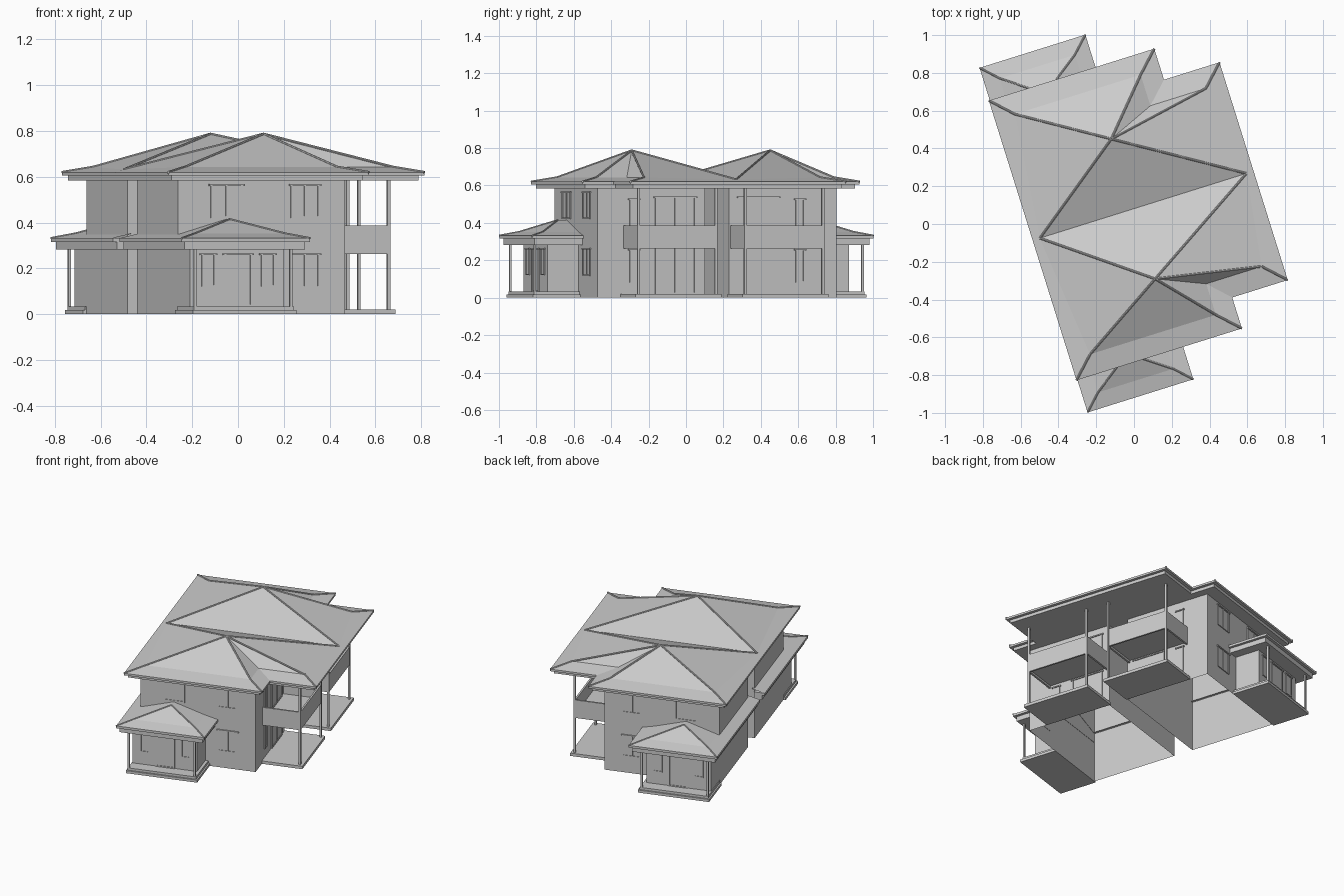
import bpy, bmesh, math
from mathutils import Matrix, Vector

if "Cube" in bpy.data.objects:
    bpy.data.objects.remove(bpy.data.objects["Cube"])

# Plan is turned on the grid; both units mirror about the local line w = 0
TURN = Matrix.Rotation(math.radians(17.4), 4, 'Z') @ Matrix.Translation((0, 0.0775, 0))


def mesh_object(name, bm, side):
    """Mirror to the wanted unit, rotate into place and link."""
    bm.transform(TURN @ Matrix.Diagonal((1, side, 1, 1)))
    bmesh.ops.recalc_face_normals(bm, faces=bm.faces)
    me = bpy.data.meshes.new(name)
    bm.to_mesh(me)
    bm.free()
    ob = bpy.data.objects.new(name, me)
    bpy.context.collection.objects.link(ob)
    return ob


def prism(name, pts, z0, z1, side=1, caps=True):
    bm = bmesh.new()
    lo = [bm.verts.new((x, y, z0)) for x, y in pts]
    hi = [bm.verts.new((x, y, z1)) for x, y in pts]
    n = len(pts)
    for i in range(n):
        j = (i + 1) % n
        bm.faces.new((lo[i], lo[j], hi[j], hi[i]))
    if caps:
        bm.faces.new(lo[::-1])
        bm.faces.new(hi)
    return mesh_object(name, bm, side)


def box(name, u0, u1, w0, w1, z0, z1, side=1):
    return prism(name, [(u0, w0), (u1, w0), (u1, w1), (u0, w1)], z0, z1, side)


def surface(name, verts, faces, side):
    bm = bmesh.new()
    vs = [bm.verts.new(v) for v in verts]
    for f in faces:
        bm.faces.new([vs[i] for i in f])
    ob = mesh_object(name, bm, side)
    # open roof sheets must face upwards
    if sum(p.normal.z for p in ob.data.polygons) < 0:
        ob.data.flip_normals()


def rolls(name, paths, r, side):
    """Round ridge caps along the hips."""
    bm = bmesh.new()
    for path in paths:
        for p, q in zip(path, path[1:]):
            p, q = Vector(p), Vector(q)
            d = q - p
            m = Matrix.Translation((p + q) / 2) @ d.to_track_quat('Z', 'Y').to_matrix().to_4x4()
            bmesh.ops.create_cone(bm, cap_ends=True, segments=8, radius1=r, radius2=r,
                                  depth=d.length, matrix=m)
    mesh_object(name, bm, side)


def opening(name, axis, at, a0, a1, z0, z1, side, mid=False):
    """Frame and pane on a wall; axis 'f' = front wall, 'r' = right wall."""
    def put(part, b0, b1, c0, c1, out):
        if axis == 'f':
            box(name + part, b0, b1, at - out, at + .002, c0, c1, side)
        else:
            box(name + part, at - .002, at + out, b0, b1, c0, c1, side)
    t = .008
    put("_pane", a0, a1, z0, z1, .002)
    put("_left", a0, a0 + t, z0, z1, .006)
    put("_right", a1 - t, a1, z0, z1, .006)
    put("_sill", a0, a1, z0, z0 + t, .006)
    put("_head", a0 - .008, a1 + .008, z1 - t, z1, .009)
    if mid:
        put("_mullion", (a0 + a1 - t) / 2, (a0 + a1 + t) / 2, z0, z1, .005)


def outline(d, m=0):
    """Half of the upper roof plan, inset by d; m = inset at the shared valley."""
    return [(-.538 + d, -.776 + d), (.38 - d, -.776 + d), (.38 - d, -.604 + d),
            (.688 - d, -.604 + d), (.688 - m, 0), (-.538 + m, 0)]


def porch_outline(d):
    return [(-.533 + d, -.956 + d), (.054 - d, -.956 + d), (.054 - d, -.668),
            (-.462, -.668), (-.462, -.05), (-.533 + d, -.05)]


for side, unit in ((1, "front"), (-1, "back")):
    def N(s):
        return unit + "_" + s

    # Walls: open shells
    L, R, F, G = -.46, .305, -.67, -.068
    prism(N("house_walls"), [(L, F), (R, F), (R, G), (L, G)], 0, .59, side, caps=False)
    prism(N("porch_room_walls"), [(L, -.844), (-.03, -.844), (-.03, F), (L, F)],
          0, .30, side, caps=False)

    # Upper roof with flared eaves
    out = [(x, y, .62) for x, y in outline(0)]
    ring = [(x, y, .643 if y else .632) for x, y in outline(.11, .04)]
    apex = (.02, -.388, .787)
    faces = [(i, (i + 1) % 6, 6 + (i + 1) % 6, 6 + i) for i in (0, 1, 2, 3, 5)]
    faces += [(6 + i, 6 + (i + 1) % 6, 12) for i in range(6)]
    surface(N("upper_roof"), out + ring + [apex], faces, side)
    rolls(N("upper_hip_caps"), [(out[i], ring[i], apex) for i in (0, 1, 3)]
          + [(ring[i], apex) for i in (4, 5)], .006, side)
    prism(N("upper_eave"), outline(0), .606, .62, side)
    prism(N("upper_soffit"), outline(.02, .02), .585, .606, side)

    # Porch roof running into a skirt along the left wall
    k = .085
    v = [(-.533, -.956, .332), (.054, -.956, .332), (.054, -.668, .332), (-.533, -.05, .332),
         (-.533 + k, -.956 + k, .352), (.054 - k, -.956 + k, .352), (.054 - k, -.668, .352),
         (-.533 + k, -.668, .352), (-.24, -.72, .415), (-.24, -.668, .415),
         (-.533 + k, -.05, .352), (-.533, -.668, .332)]
    surface(N("porch_roof"), v, [(0, 1, 5, 4), (1, 2, 6, 5), (0, 4, 7, 11), (11, 7, 10, 3),
                                 (4, 5, 8), (5, 6, 9, 8), (4, 8, 9, 7)], side)
    rolls(N("porch_hip_caps"), [(v[0], v[4], v[8]), (v[1], v[5], v[8])], .005, side)
    prism(N("porch_eave"), porch_outline(0), .316, .332, side)
    prism(N("porch_soffit"), porch_outline(.018), .283, .316, side)

    # Porch base, low step and posts
    box(N("porch_slab"), -.475, .0, -.935, F, 0, .018, side)
    box(N("porch_step"), -.465, -.01, -.925, F, .018, .034, side)
    for i, u in enumerate((-.46, -.022)):
        box(N("porch_post_%d" % i), u - .006, u + .006, -.924, -.912, 0, .29, side)

    # Patio, balcony floor, parapets and posts on the right side
    box(N("patio_slab"), R, .575, -.54, -.06, 0, .02, side)
    box(N("balcony_floor"), R, .55, -.515, -.082, .278, .29, side)
    box(N("parapet_front"), R, .557, -.522, -.51, .262, .387, side)
    box(N("parapet_back"), R, .557, -.088, -.076, .262, .387, side)
    box(N("parapet_right"), .545, .557, -.51, -.088, .262, .387, side)
    for i, w in enumerate((-.516, -.082)):
        box(N("balcony_post_%d" % i), .545, .558, w - .007, w + .007, 0, .59, side)

    # Front wall openings
    opening(N("upper_window_left"), 'f', F, -.312, -.165, .42, .568, side, True)
    opening(N("upper_window_right"), 'f', F, .055, .186, .42, .568, side, True)
    opening(N("lower_window"), 'f', F, .055, .186, .115, .266, side, True)
    opening(N("porch_window_left"), 'f', -.844, -.408, -.345, .12, .266, side)
    opening(N("porch_door"), 'f', -.844, -.303, -.177, .034, .266, side)
    opening(N("porch_window_right"), 'f', -.844, -.135, -.072, .12, .266, side)

    # Right wall openings on both floors
    for floor, z in (("lower", .02), ("upper", .29)):
        opening(N(floor + "_sliding_door"), 'r', R, -.346, -.12, z, z + .25, side, True)
        opening(N(floor + "_side_window"), 'r', R, -.49, -.44, z + .06, z + .24, side)
